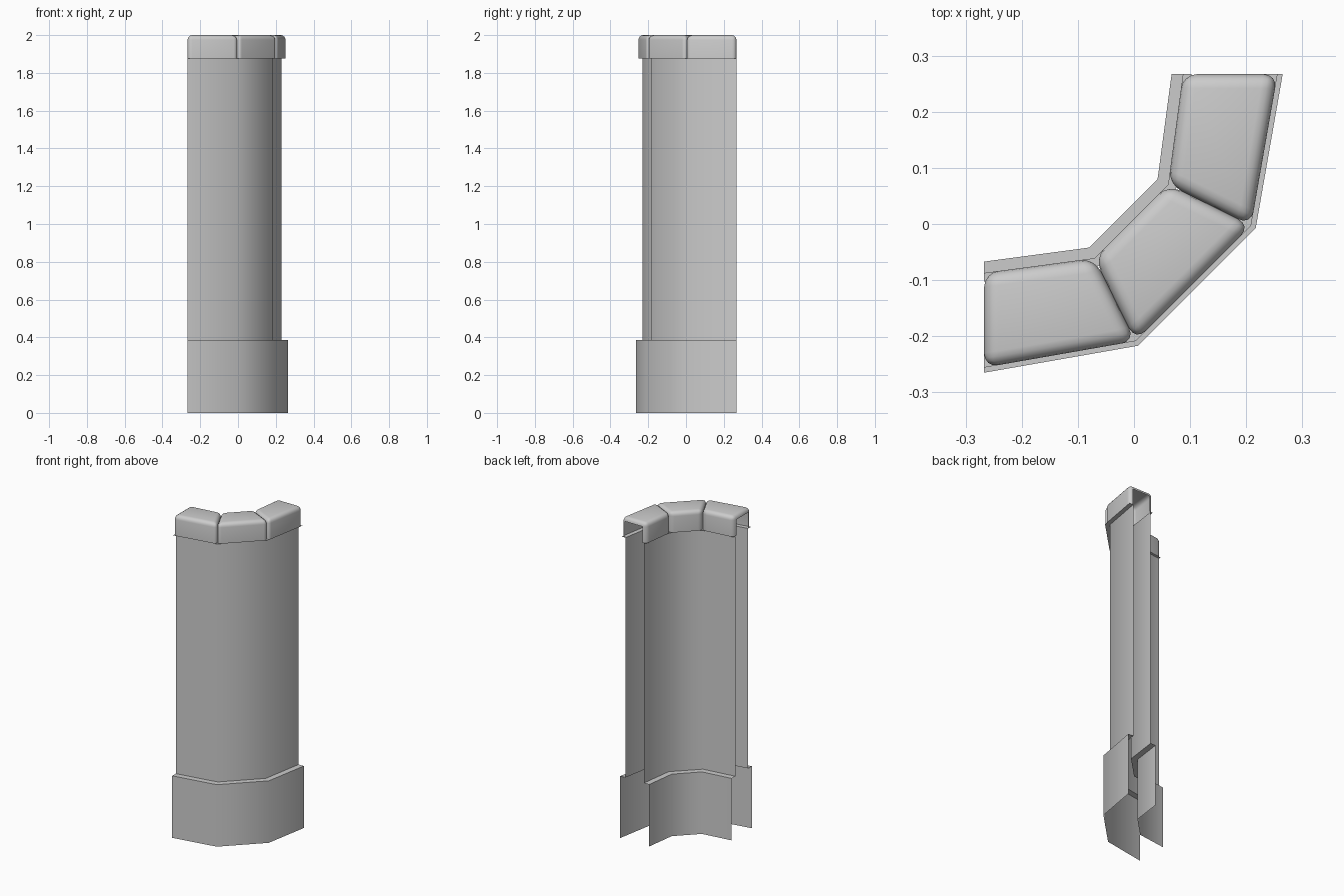
import bpy, bmesh, math
from mathutils import Vector

if "Cube" in bpy.data.objects:
    bpy.data.objects.remove(bpy.data.objects["Cube"])

H = 0.267                      # end planes: x = -H and y = H
OUTER = [(-H, -0.265), (0.007, -0.217), (0.217, -0.007), (0.265, H)]
INNER = [(-H, -0.067), (-0.08, -0.042), (0.042, 0.08), (0.067, H)]
BASE_TOP, WALL_TOP, TOP = 0.385, 1.875, 2.0


def offset(path, d):
    """Shift a path sideways (left positive), sliding its ends along the end planes."""
    pts = [Vector(p) for p in path]
    nor = [Vector((-(b - a).y, (b - a).x)).normalized() for a, b in zip(pts, pts[1:])]
    out = []
    for i, p in enumerate(pts):
        if i == 0:
            e = Vector((0, 1))
            out.append(p + e * d / e.dot(nor[0]))
        elif i == len(pts) - 1:
            e = Vector((-1, 0))
            out.append(p + e * d / e.dot(nor[-1]))
        else:
            m = nor[i - 1] + nor[i]
            out.append(p + m * d / (1 + nor[i - 1].dot(nor[i])))
    return out


def make_object(name, bm):
    me = bpy.data.meshes.new(name)
    bm.to_mesh(me)
    bm.free()
    ob = bpy.data.objects.new(name, me)
    bpy.context.collection.objects.link(ob)
    bpy.ops.object.select_all(action='DESELECT')
    ob.select_set(True)
    bpy.context.view_layer.objects.active = ob
    bpy.ops.object.shade_smooth_by_angle(angle=math.radians(50))
    return ob


def sheet(name, path, sign, cap_inset):
    """One open side of the wall: plinth, ledge, shaft and the ledge under the cap."""
    rows = [(0, 0), (0, BASE_TOP), (0.035, BASE_TOP), (0.035, WALL_TOP), (cap_inset, WALL_TOP)]
    bm = bmesh.new()
    grid = [[bm.verts.new((p.x, p.y, z)) for p in offset(path, sign * d)] for d, z in rows]
    for a, b in zip(grid, grid[1:]):
        for i in range(len(path) - 1):
            quad = [a[i], a[i + 1], b[i + 1], b[i]]
            bm.faces.new(quad if sign > 0 else quad[::-1])
    return make_object(name, bm)


# Outer and inner wall faces
sheet("outer_wall", OUTER, 1, 0.009)
sheet("inner_wall", INNER, -1, 0.02)

# Three rounded capstones, open underneath and at the two end planes
cap_out, cap_in = offset(OUTER, 0.009), offset(INNER, -0.02)
for i in range(3):
    ring = [cap_out[i], cap_out[i + 1], cap_in[i + 1], cap_in[i]]
    bm = bmesh.new()
    low = [bm.verts.new((p.x, p.y, WALL_TOP)) for p in ring]
    high = [bm.verts.new((p.x, p.y, TOP)) for p in ring]
    bm.faces.new(low[::-1])
    bm.faces.new(high)
    for k in range(4):
        n = (k + 1) % 4
        bm.faces.new([low[k], low[n], high[n], high[k]])
    edges = [e for e in bm.edges if max(v.co.z for v in e.verts) > WALL_TOP + 0.01]
    bmesh.ops.bevel(bm, geom=edges, offset=0.025, segments=4, profile=0.5, affect='EDGES')
    hidden = [f for f in bm.faces
              if all(v.co.z < WALL_TOP + 1e-4 for v in f.verts)
              or all(v.co.x < -H + 1e-4 for v in f.verts)
              or all(v.co.y > H - 1e-4 for v in f.verts)]
    bmesh.ops.delete(bm, geom=hidden, context='FACES')
    make_object(f"capstone_{i + 1}", bm)
